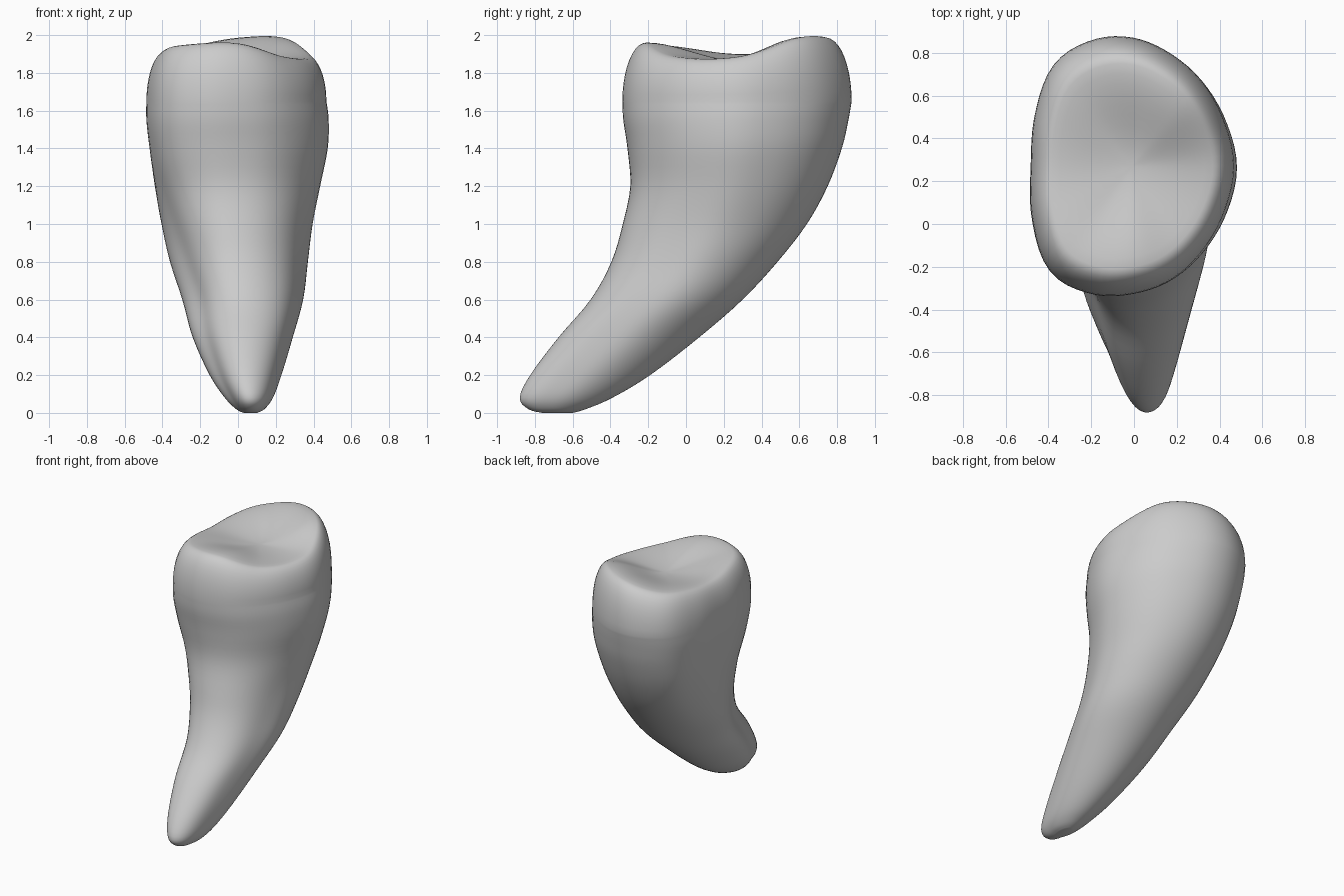
import bpy, bmesh, math

if "Cube" in bpy.data.objects:
    bpy.data.objects.remove(bpy.data.objects["Cube"])

N = 72

def spline(a, b, c, d, t):
    return 0.5 * (2*b + (c - a)*t + (2*a - 5*b + 4*c - d)*t*t + (3*b - a - 3*c + d)*t**3)

def cyclic(vals, ang):
    n = len(vals)
    f = (ang / math.tau * n) % n
    i = int(f)
    return spline(*(vals[(i + k) % n] for k in (-1, 0, 1, 2)), f - i)

def smooth(t):
    t = max(0, min(1, t))
    return t * t * (3 - 2 * t)

def bump(ang, deg, width):
    d = (math.degrees(ang) - deg + 180) % 360 - 180
    return math.exp(-(d / width) ** 2)

# Crown outline radii and rim heights, counter-clockwise from +x
OUTLINE = [1.0, .965, .945, .945, .99, 1.05, 1.10, 1.04,
           1.0, 1.07, 1.15, 1.07, .99, .96, .95, .97]
RIM = [1.885, 1.985, 1.985, 1.93, 1.90, 1.945, 1.957, 1.885]

# Root and crown bounds: z, y front, y back, x left, x right
LEVELS = [(0.0, -.76, -.60, .03, .10), (.02, -.835, -.53, -.01, .14),
          (.08, -.88, -.39, -.07, .185), (.2, -.825, -.19, -.15, .23),
          (.4, -.675, .07, -.24, .29), (.6, -.505, .30, -.295, .345),
          (.8, -.395, .485, -.36, .37), (1.0, -.335, .64, -.405, .395),
          (1.2, -.295, .75, -.44, .435), (1.4, -.31, .825, -.468, .475),
          (1.55, -.332, .86, -.485, .48), (1.65, -.337, .877, -.485, .468)]

def ring(level):
    z, y0, y1, x0, x1 = level
    w = smooth((z - .5) / 1.0)
    groove = 1 - smooth((z - .7) / .8)
    pts = []
    for i in range(N):
        a = math.tau * i / N
        r = 1 + w * (cyclic(OUTLINE, a) - 1)
        r *= 1 - groove * (.17 * bump(a, 213, 28) + .07 * bump(a, -22, 25))
        pts.append((r * math.cos(a), r * math.sin(a)))
    xs, ys = [p[0] for p in pts], [p[1] for p in pts]
    ax, bx, ay, by = min(xs), max(xs), min(ys), max(ys)
    return [(x0 + (x - ax) / (bx - ax) * (x1 - x0),
             y0 + (y - ay) / (by - ay) * (y1 - y0), z) for x, y in pts]

# Curved root and body
rings = []
last = len(LEVELS) - 1
for i in range(last):
    four = [LEVELS[max(0, min(last, i + k))] for k in (-1, 0, 1, 2)]
    for s in range(4):
        lv = [spline(*v, s / 4) for v in zip(*four)]
        lv[0] = max(0, lv[0])
        rings.append(ring(lv))
base = ring(LEVELS[-1])
rings.append(base)
cx, cy, z0, floor, edge = -.01, .27, 1.65, 1.865, .79

def cap_ring(s, height):
    return [(cx + (x - cx) * s, cy + (y - cy) * s, height(math.tau * i / N))
            for i, (x, y, _) in enumerate(base)]

# Rounded shoulder up to the rim
for k in range(1, 11):
    p = math.pi / 2 * k / 10
    rings.append(cap_ring(1 - (1 - edge) * (1 - math.cos(p)),
                          lambda a: z0 + (cyclic(RIM, a) - z0) * math.sin(p)))
# Dished biting surface
for k in range(9, 0, -1):
    t = k / 10
    rings.append(cap_ring(edge * t, lambda a: floor + (cyclic(RIM, a) - floor) * smooth(t)))

bm = bmesh.new()
loops = [[bm.verts.new(p) for p in r] for r in rings]
for a, b in zip(loops, loops[1:]):
    for i in range(N):
        j = (i + 1) % N
        bm.faces.new((a[i], a[j], b[j], b[i]))
bm.faces.new(loops[0][::-1])
top = bm.verts.new((cx, cy, floor))
for i in range(N):
    bm.faces.new((loops[-1][i], loops[-1][(i + 1) % N], top))
bmesh.ops.recalc_face_normals(bm, faces=bm.faces)
for f in bm.faces:
    f.smooth = True
mesh = bpy.data.meshes.new("tooth")
bm.to_mesh(mesh)
bm.free()
tooth = bpy.data.objects.new("tooth", mesh)
bpy.context.collection.objects.link(tooth)
